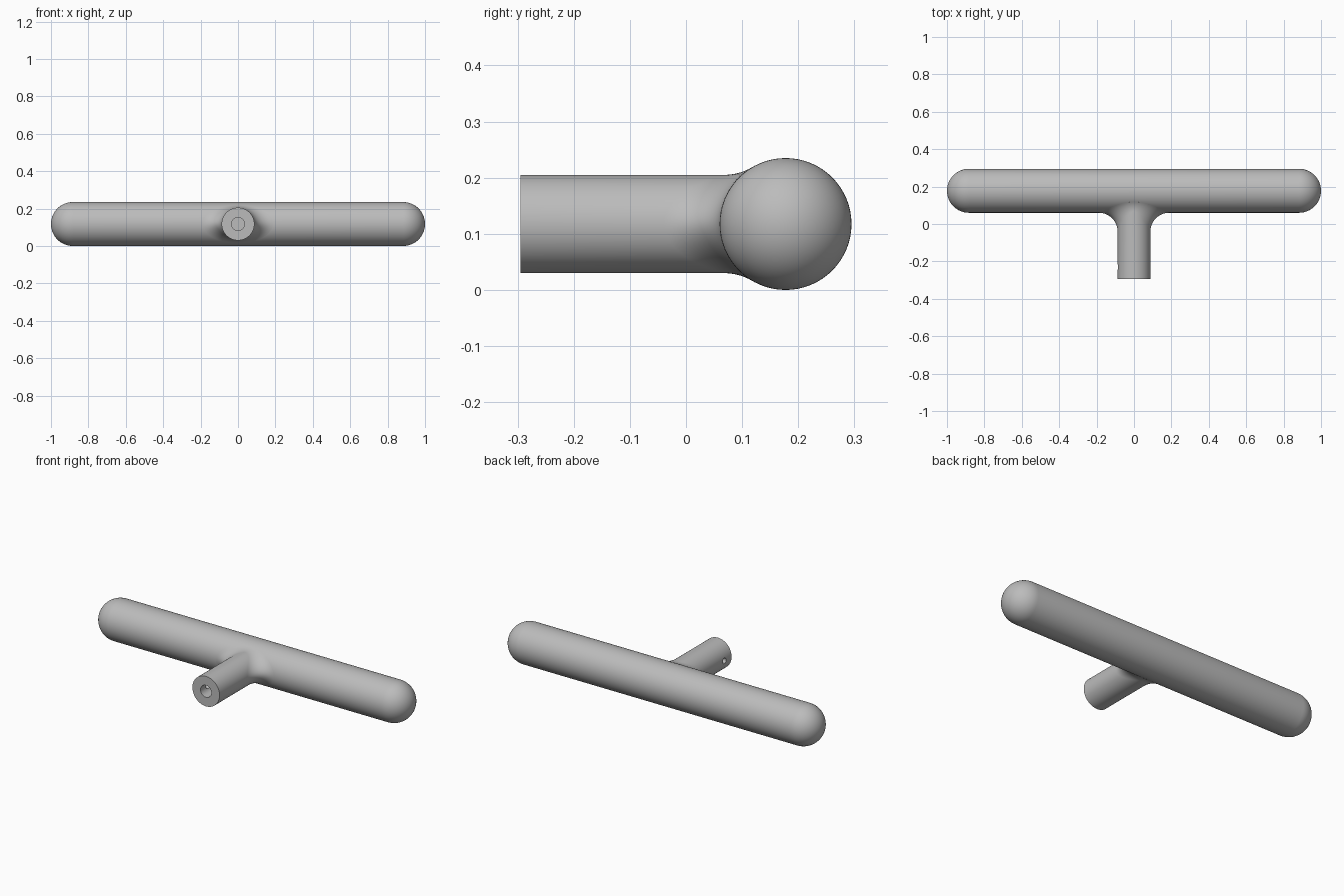
import bpy
import bmesh
from math import sin, cos, pi, sqrt, radians
from mathutils import Matrix, Vector

cube = bpy.data.objects.get("Cube")
if cube:
    bpy.data.objects.remove(cube, do_unlink=True)

SEG = 64
BAR_R, STEM_R, FILLET = 0.1175, 0.0875, 0.1
BAR_Y, FRONT_Y, MID_Z = 0.1775, -0.295, 0.1175
ANGLES = [2 * pi * i / SEG for i in range(SEG)]

grey = bpy.data.materials.new("grey metal")
grey.use_nodes = True
colour = (0.5, 0.5, 0.5, 1)
grey.diffuse_color = colour
grey.node_tree.nodes["Principled BSDF"].inputs["Base Color"].default_value = colour


def finish(name, bm):
    bmesh.ops.recalc_face_normals(bm, faces=bm.faces)
    mesh = bpy.data.meshes.new(name)
    bm.to_mesh(mesh)
    bm.free()
    mesh.materials.append(grey)
    obj = bpy.data.objects.new(name, mesh)
    bpy.context.collection.objects.link(obj)
    return obj


def loft(name, rings, cap):
    """Skin a list of rings of points, closing the ends if asked."""
    bm = bmesh.new()
    loops = [[bm.verts.new(p) for p in ring] for ring in rings]
    for a, b in zip(loops, loops[1:]):
        for i in range(SEG):
            j = (i + 1) % SEG
            bm.faces.new((a[i], a[j], b[j], b[i]))
    if cap:
        bm.faces.new(loops[0])
        bm.faces.new(loops[-1])
    else:
        bmesh.ops.remove_doubles(bm, verts=bm.verts, dist=1e-5)
    return finish(name, bm)


def smooth(obj):
    bpy.ops.object.select_all(action="DESELECT")
    obj.select_set(True)
    bpy.context.view_layer.objects.active = obj
    bpy.ops.object.shade_smooth_by_angle(angle=radians(35))


def drill(target, name, radius, depth, centre, axis):
    """Cut a round hole along an axis."""
    bm = bmesh.new()
    turn = Vector((0, 0, 1)).rotation_difference(Vector(axis)).to_matrix().to_4x4()
    bmesh.ops.create_cone(bm, cap_ends=True, segments=32, radius1=radius,
                          radius2=radius, depth=depth,
                          matrix=Matrix.Translation(centre) @ turn)
    cutter = finish(name, bm)
    cutter.hide_render = True
    mod = target.modifiers.new(name, "BOOLEAN")
    mod.operation, mod.solver, mod.object = "DIFFERENCE", "EXACT", cutter
    bpy.context.view_layer.objects.active = target
    bpy.ops.object.modifier_apply(modifier=name)
    bpy.data.objects.remove(cutter, do_unlink=True)


# Grip bar with round ends
def bar_ring(x, r):
    return [(x, BAR_Y + r * cos(a), MID_Z + r * sin(a)) for a in ANGLES]


CAPS = 16
half = [(1 - BAR_R + BAR_R * cos(t), BAR_R * sin(t))
        for t in (pi / 2 * k / CAPS for k in range(CAPS + 1))]
profile = [(-x, r) for x, r in half] + half[::-1]
smooth(loft("grip_bar", [bar_ring(x, r) for x, r in profile], False))


# Stem, flaring into the bar along a rolling-ball fillet
def stem_ring(y, r):
    return [(r * cos(a), y, MID_Z + r * sin(a)) for a in ANGLES]


STEPS = 12
fillet = [[] for _ in range(STEPS + 1)]
for a in ANGLES:
    reach = STEM_R + FILLET
    cx, cz = reach * cos(a), reach * sin(a)
    cy = -sqrt((BAR_R + FILLET) ** 2 - cz ** 2)
    ball = Vector((cx, cy, cz))
    to_stem = Vector((-cos(a), 0, -sin(a)))
    to_bar = Vector((0, -cy, -cz)).normalized()
    for k, ring in enumerate(fillet):
        p = ball + FILLET * to_stem.slerp(to_bar, k / STEPS)
        ring.append((p.x, p.y + BAR_Y, p.z + MID_Z))

rings = [stem_ring(FRONT_Y, STEM_R)] + fillet + [stem_ring(BAR_Y, 0.05)]
stem = loft("stem", rings, True)

# Blind bore in the end face and a pin hole in one side
BORE = 0.25
drill(stem, "bore", 0.035, BORE * 2, (0, FRONT_Y, MID_Z), (0, 1, 0))
drill(stem, "pin_hole", 0.016, 0.1, (-0.06, -0.23, MID_Z), (1, 0, 0))
smooth(stem)
